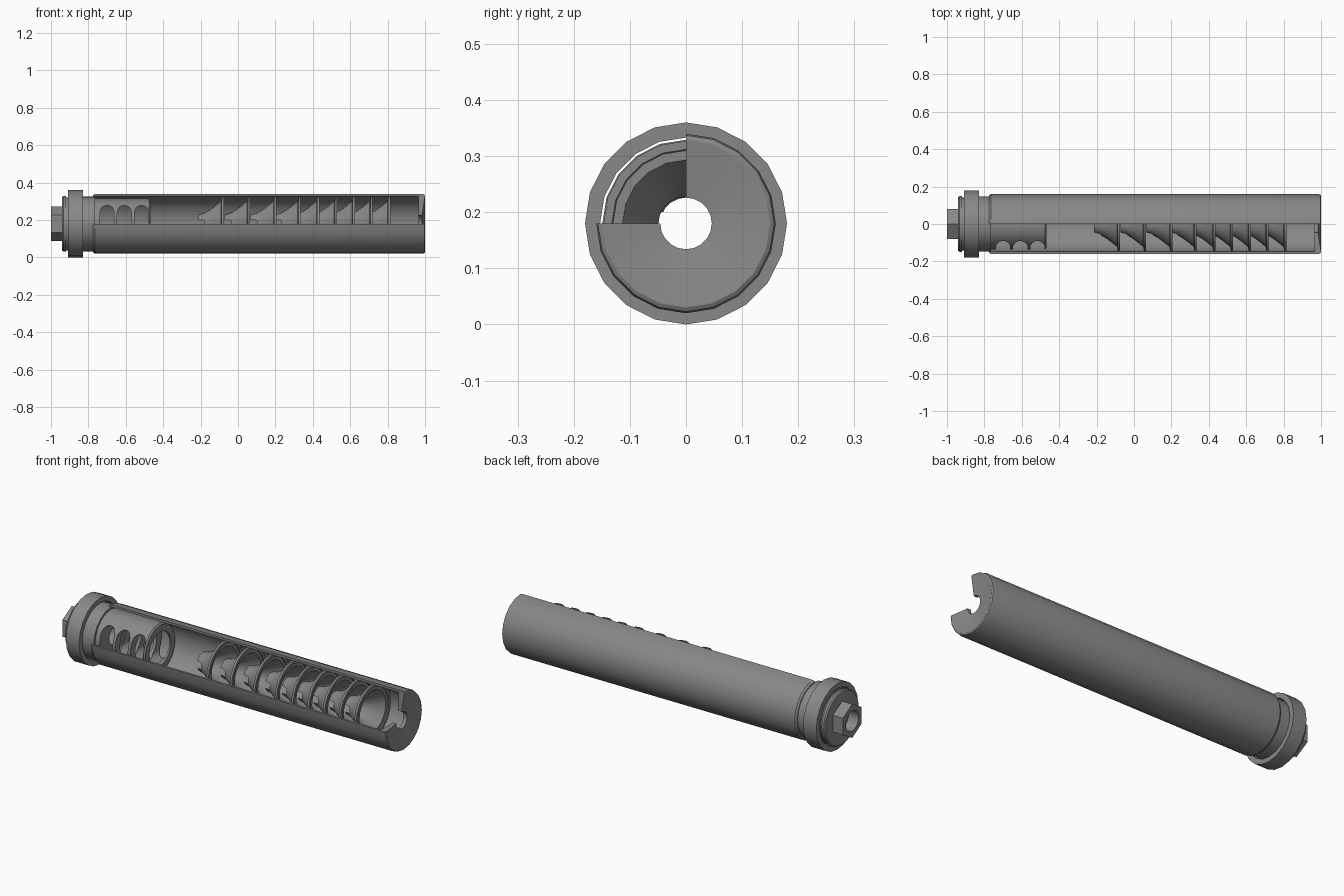
import bpy, bmesh, math

if "Cube" in bpy.data.objects:
    bpy.data.objects.remove(bpy.data.objects["Cube"])

ZC = 0.18          # height of the long axis
SIDES = 20
grey = bpy.data.materials.new("dark_grey")
grey.diffuse_color = (0.25, 0.25, 0.25, 1)
grey.use_nodes = True
grey.node_tree.nodes["Principled BSDF"].inputs["Base Color"].default_value = grey.diffuse_color


def make(name, bm):
    bmesh.ops.recalc_face_normals(bm, faces=bm.faces)
    me = bpy.data.meshes.new(name)
    bm.to_mesh(me)
    bm.free()
    me.materials.append(grey)
    ob = bpy.data.objects.new(name, me)
    bpy.context.collection.objects.link(ob)
    return ob


def lathe(name, prof, start=0, sweep=360, n=SIDES):
    """Spin a closed (x, radius) profile round the long axis."""
    bm = bmesh.new()
    full = sweep == 360
    steps = round(n * sweep / 360)
    rings = []
    for i in range(steps if full else steps + 1):
        a = math.radians(start + sweep * i / steps)
        rings.append([bm.verts.new((x, r * math.cos(a), ZC + r * math.sin(a)))
                      for x, r in prof])
    m = len(prof)
    for i in range(steps):
        p, q = rings[i], rings[(i + 1) % len(rings)]
        for j in range(m):
            k = (j + 1) % m
            bm.faces.new((p[j], p[k], q[k], q[j]))
    if not full:
        bm.faces.new(rings[0])
        bm.faces.new(rings[-1][::-1])
    return make(name, bm)


def prism(name, x0, x1, r, n):
    """Solid n-sided bar along x with one corner pointing up."""
    bm = bmesh.new()
    ends = [[bm.verts.new((x, r * math.cos(math.pi / 2 + math.tau * i / n),
                           ZC + r * math.sin(math.pi / 2 + math.tau * i / n)))
             for i in range(n)] for x in (x0, x1)]
    for e in ends:
        bm.faces.new(e)
    for i in range(n):
        j = (i + 1) % n
        bm.faces.new((ends[0][i], ends[0][j], ends[1][j], ends[1][i]))
    return make(name, bm)


def slots(name, centres, hw, hh, round_r):
    """Rounded slot prisms running through along y."""
    bm = bmesh.new()
    for cx in centres:
        pts = []
        for sx, sz, a0 in ((1, 1, 0), (-1, 1, 90), (-1, -1, 180), (1, -1, 270)):
            for k in range(5):
                a = math.radians(a0 + 22.5 * k)
                pts.append((cx + sx * (hw - round_r) + round_r * math.cos(a),
                            ZC + sz * (hh - round_r) + round_r * math.sin(a)))
        f = bm.faces.new([bm.verts.new((x, -0.3, z)) for x, z in pts])
        out = bmesh.ops.extrude_face_region(bm, geom=[f])["geom"]
        bmesh.ops.translate(bm, vec=(0, 0.6, 0),
                            verts=[v for v in out if isinstance(v, bmesh.types.BMVert)])
    return make(name, bm)


def cut(ob, cutter):
    mod = ob.modifiers.new("cut", 'BOOLEAN')
    mod.operation = 'DIFFERENCE'
    mod.solver = 'EXACT'
    mod.object = cutter
    dg = bpy.context.evaluated_depsgraph_get()
    me = bpy.data.meshes.new_from_object(ob.evaluated_get(dg))
    ob.modifiers.clear()
    ob.data = me
    bpy.data.objects.remove(cutter)


# outer tube and end cap, upper front quarter left open
lathe("outer_tube", [(-0.775, 0.148), (-0.775, 0.153), (-0.765, 0.16), (0.985, 0.16),
                     (0.996, 0.157), (1.0, 0.15), (1.0, 0.148)], 180, 270)
lathe("end_cap", [(0.965, 0.148), (1.0, 0.148), (0.985, 0.046), (0.965, 0.046)],
      180, 270)

# rear mount body and loose collar
lathe("mount_body", [(-0.94, 0.05), (-0.94, 0.143), (-0.933, 0.149), (-0.92, 0.149),
                     (-0.92, 0.142), (-0.91, 0.142), (-0.91, 0.147), (-0.765, 0.147),
                     (-0.765, 0.05)])
lathe("collar", [(-0.91, 0.153), (-0.91, 0.18), (-0.83, 0.18), (-0.83, 0.153)])

# hexagonal nut with a round bore
nut = prism("hex_nut", -1.0, -0.94, 0.092, 6)
cut(nut, prism("bore_cutter", -1.1, -0.9, 0.055, SIDES))

# slotted inner sleeve with three windows each side
sleeve = lathe("inner_sleeve", [(-0.77, 0.05), (-0.77, 0.135), (-0.475, 0.135),
                                (-0.468, 0.128), (-0.468, 0.092), (-0.74, 0.092),
                                (-0.74, 0.05)])
cut(sleeve, slots("window_cutter", (-0.70, -0.608, -0.516), 0.038, 0.098, 0.036))

# row of flared cups with notched tips
cup = [(0, 0.05), (0.03, 0.057), (0.06, 0.074), (0.09, 0.096), (0.122, 0.122),
       (0.126, 0.147), (0.138, 0.147), (0.138, 0.132), (0.133, 0.130), (0.133, 0.113),
       (0.095, 0.086), (0.065, 0.064), (0.035, 0.049), (0, 0.046)]
first = None
for i, x in enumerate((-0.08, 0.06, 0.20, 0.33, 0.43, 0.525, 0.62, 0.715, 0.81)):
    if first is None:
        first = lathe("flared_cup_1", [(px - 0.133, r) for px, r in cup])
        cut(first, slots("notch_cutter", (-0.133,), 0.035, 0.02, 0.005))
        ob = first
    else:
        ob = bpy.data.objects.new(f"flared_cup_{i + 1}", first.data)
        bpy.context.collection.objects.link(ob)
    ob.location.x = x

# smooth round surfaces, keep hard edges
for ob in bpy.data.objects:
    ob.select_set(True)
bpy.context.view_layer.objects.active = nut
bpy.ops.object.shade_smooth_by_angle(angle=math.radians(30))
